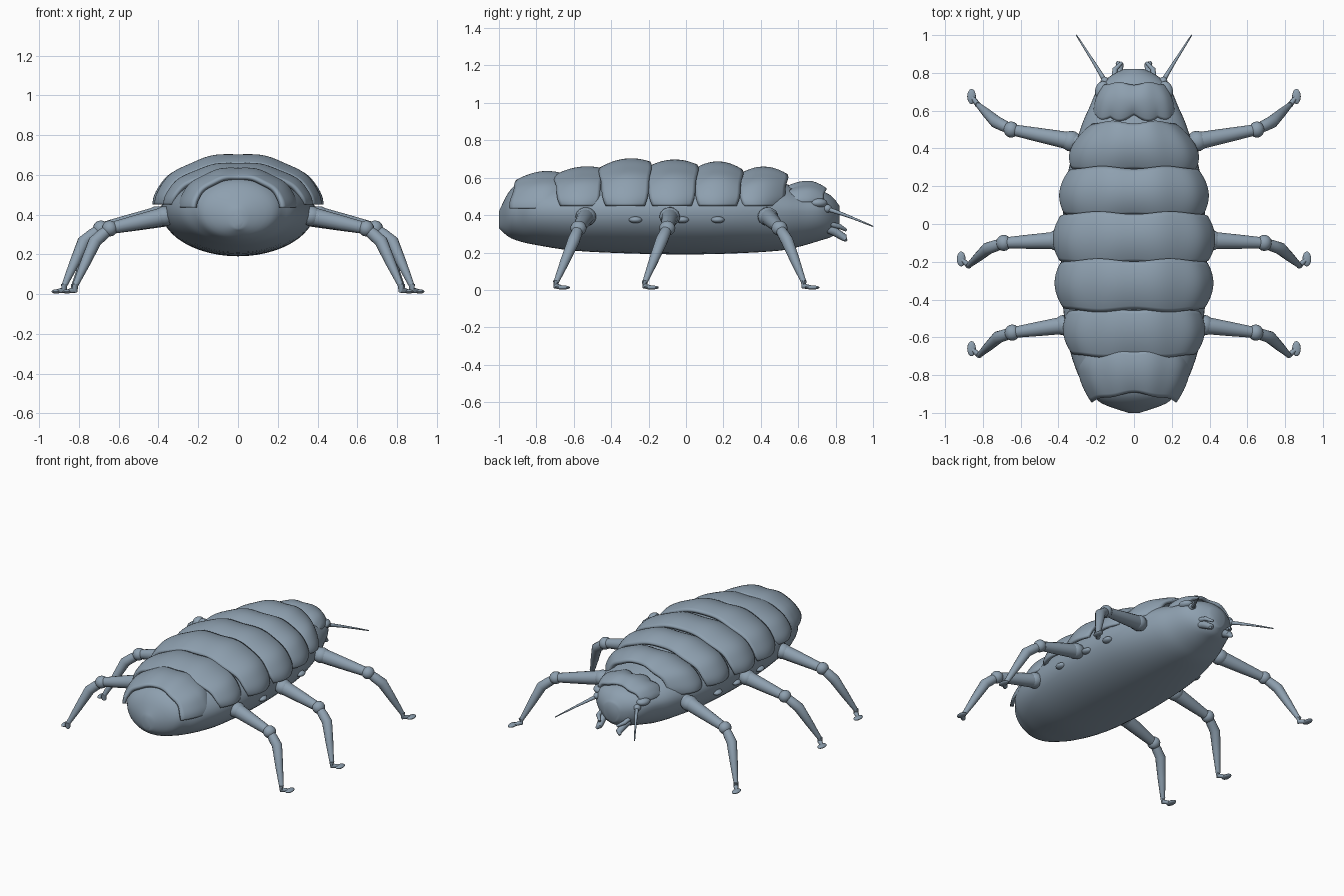
import bpy, bmesh, math
from mathutils import Vector, Matrix

if "Cube" in bpy.data.objects:
    bpy.data.objects.remove(bpy.data.objects["Cube"])

shell = bpy.data.materials.new("slate_blue")
shell.diffuse_color = (0.27, 0.35, 0.43, 1)
shell.use_nodes = True
shell.node_tree.nodes["Principled BSDF"].inputs["Base Color"].default_value = shell.diffuse_color


def finish(name, bm, mirror=False, thick=0, angle=40):
    bmesh.ops.recalc_face_normals(bm, faces=bm.faces)
    me = bpy.data.meshes.new(name)
    bm.to_mesh(me)
    bm.free()
    me.materials.append(shell)
    ob = bpy.data.objects.new(name, me)
    bpy.context.collection.objects.link(ob)
    if thick:
        m = ob.modifiers.new("thickness", 'SOLIDIFY')
        m.thickness, m.offset = thick, -1
    if mirror:
        ob.modifiers.new("mirror", 'MIRROR')
    bpy.ops.object.select_all(action='DESELECT')
    ob.select_set(True)
    bpy.context.view_layer.objects.active = ob
    bpy.ops.object.shade_smooth_by_angle(angle=math.radians(angle))
    return ob


def skin(bm, rings, closed=True, caps=True):
    """Bridge rows of points into a surface."""
    rows = [[bm.verts.new(p) for p in r] for r in rings]
    n = len(rows[0])
    for a, b in zip(rows, rows[1:]):
        for i in range(n if closed else n - 1):
            j = (i + 1) % n
            bm.faces.new((a[i], a[j], b[j], b[i]))
    if caps:
        bm.faces.new(rows[0][::-1])
        bm.faces.new(rows[-1])


def tube(bm, pts, radii, sides=14):
    pts = [Vector(p) for p in pts]
    rings = []
    for i, p in enumerate(pts):
        d = (pts[min(i + 1, len(pts) - 1)] - pts[max(i - 1, 0)]).normalized()
        u = d.cross(Vector((0.1, 0.2, 1))).normalized()
        v = d.cross(u)
        rings.append([p + radii[i] * (u * math.cos(2 * math.pi * k / sides)
                                      + v * math.sin(2 * math.pi * k / sides)) for k in range(sides)])
    skin(bm, rings)


def ball(bm, c, size, turn=0):
    mat = Matrix.Translation(c) @ Matrix.Rotation(turn, 4, 'Z') @ Matrix.Diagonal((*size, 1))
    bmesh.ops.create_uvsphere(bm, u_segments=16, v_segments=10, radius=1, matrix=mat)


def spline(stations, steps):
    """Catmull-Rom through the stations."""
    out = []
    for i in range(len(stations) - 1):
        a, b = stations[max(i - 1, 0)], stations[i]
        c, d = stations[i + 1], stations[min(i + 2, len(stations) - 1)]
        for s in range(steps):
            t = s / steps
            out.append([0.5 * (2 * q + (r - p) * t + (2 * p - 5 * q + 4 * r - e) * t * t
                               + (3 * q - p - 3 * r + e) * t ** 3)
                        for p, q, r, e in zip(a, b, c, d)])
    return out + [list(stations[-1])]


# Body: y, half width, bottom z, widest z, top z
body = [(-1.0, 0.03, 0.33, 0.38, 0.42), (-0.95, 0.17, 0.285, 0.41, 0.52),
        (-0.89, 0.23, 0.26, 0.42, 0.575), (-0.8, 0.295, 0.24, 0.42, 0.59),
        (-0.6, 0.355, 0.21, 0.42, 0.61), (-0.3, 0.385, 0.195, 0.42, 0.64),
        (0.0, 0.38, 0.19, 0.42, 0.64), (0.25, 0.355, 0.195, 0.42, 0.62),
        (0.5, 0.285, 0.21, 0.42, 0.575), (0.62, 0.235, 0.235, 0.42, 0.54),
        (0.72, 0.19, 0.265, 0.42, 0.53), (0.78, 0.13, 0.285, 0.41, 0.5),
        (0.82, 0.055, 0.32, 0.4, 0.45)]
bm = bmesh.new()
rings = []
for y, w, lo, mid, hi in spline(body, 4):
    ring = []
    for k in range(48):
        a = 2 * math.pi * k / 48
        s = math.sin(a)
        ring.append((w * math.cos(a), y, mid + s * ((hi - mid) if s > 0 else (mid - lo))))
    rings.append(ring)
skin(bm, rings)
finish("body", bm, angle=60)


# Back plates: y range, half widths and tops at rear/middle/front, bottom z, rear lean, scallop
def three(v, t):
    return v[0] * t * (t - 1) / 2 + v[1] * (1 - t * t) + v[2] * t * (t + 1) / 2


def plate(name, y0, y1, widths, tops, base, lean=0.0, scallop=0.0):
    rings = []
    for i in range(15):
        t = -1 + 2 * i / 14
        w, top = three(widths, t), three(tops, t)
        row = []
        for k in range(61):
            a = math.pi * k / 60
            low = 1 - math.sin(a)
            ripple = 1 + 0.014 * math.cos(10 * a) * math.sin(a)
            half = (y1 - y0) / 2 * (1 - 0.22 * low ** 3)
            y = (y0 + y1) / 2 + t * half
            if t < 0:
                y += t * (lean * low + scallop * abs(math.cos(5 * a)))
            y += 0.008 * math.cos(6 * a) * math.sin(a) * t
            row.append((w * ripple * math.cos(a), y,
                        base + (top - base) * ripple * math.sin(a)))
        rings.append(row)
    bm = bmesh.new()
    skin(bm, rings, closed=False, caps=False)
    finish(name, bm, thick=0.022, angle=50)


plate("tail_plate", -0.90, -0.67, (0.225, 0.295, 0.28), (0.595, 0.635, 0.63), 0.435, lean=0.07)
plate("back_plate_1", -0.70, -0.45, (0.335, 0.375, 0.355), (0.62, 0.66, 0.655), 0.45)
plate("back_plate_2", -0.46, -0.19, (0.38, 0.42, 0.395), (0.66, 0.705, 0.69), 0.45)
plate("back_plate_3", -0.21, 0.06, (0.40, 0.43, 0.395), (0.66, 0.70, 0.675), 0.45)
plate("back_plate_4", 0.04, 0.30, (0.375, 0.395, 0.35), (0.65, 0.69, 0.65), 0.45)
plate("neck_plate", 0.28, 0.54, (0.335, 0.33, 0.235), (0.62, 0.662, 0.625), 0.45)
plate("head_plate", 0.57, 0.745, (0.215, 0.205, 0.165), (0.56, 0.585, 0.55), 0.47, scallop=0.025)

# Legs: hip, knee, shin bend, ankle, foot
legs = {
    "front_leg": ((0.29, 0.43, 0.40), (0.65, 0.50, 0.33), (0.73, 0.54, 0.265), (0.825, 0.63, 0.04), (0.86, 0.675)),
    "middle_leg": ((0.37, -0.085, 0.40), (0.69, -0.10, 0.33), (0.775, -0.13, 0.265), (0.875, -0.22, 0.04), (0.915, -0.185)),
    "rear_leg": ((0.33, -0.53, 0.40), (0.645, -0.575, 0.33), (0.72, -0.60, 0.265), (0.82, -0.695, 0.04), (0.86, -0.66)),
}
for name, (hip, knee, bend, ankle, foot) in legs.items():
    bm = bmesh.new()
    h, k, b, a = map(Vector, (hip, knee, bend, ankle))
    f = Vector((foot[0], foot[1], 0.013))
    ball(bm, h.lerp(k, 0.12), (0.055, 0.055, 0.05))
    tube(bm, (h, h.lerp(k, 0.2), h.lerp(k, 0.6), k), (0.045, 0.046, 0.038, 0.029))
    ball(bm, k, (0.04, 0.043, 0.04))
    tube(bm, (k, k.lerp(b, 0.5), b, b.lerp(a, 0.5), a), (0.026, 0.031, 0.033, 0.025, 0.014))
    tube(bm, (a + Vector((0, 0, 0.01)), a - Vector((0, 0, 0.02)), f), (0.016, 0.016, 0.01), 10)
    ball(bm, f, (0.023, 0.04, 0.011))
    finish(name, bm, mirror=True)

# Breathing pores along the flanks
bm = bmesh.new()
for x, y in ((0.375, -0.27), (0.37, -0.02), (0.36, 0.17)):
    ball(bm, (x, y, 0.375), (0.03, 0.036, 0.018))
finish("side_pores", bm, mirror=True)

# Eyes
bm = bmesh.new()
ball(bm, (0.17, 0.71, 0.465), (0.035, 0.048, 0.025), 0.35)
finish("eyes", bm, mirror=True)

# Antennae
bm = bmesh.new()
ball(bm, (0.155, 0.755, 0.435), (0.022, 0.025, 0.022))
tube(bm, spline([(0.15, 0.75, 0.435), (0.185, 0.81, 0.415), (0.235, 0.89, 0.385), (0.305, 1.0, 0.34)], 3),
     [0.014 - 0.0012 * i for i in range(10)], 10)
finish("antennae", bm, mirror=True)

# Jaws and feelers under the head
bm = bmesh.new()
tube(bm, ((0.10, 0.72, 0.34), (0.085, 0.79, 0.315), (0.075, 0.845, 0.28), (0.09, 0.855, 0.265)),
     (0.02, 0.025, 0.02, 0.009), 10)
tube(bm, ((0.11, 0.74, 0.36), (0.10, 0.82, 0.34), (0.065, 0.855, 0.32)), (0.014, 0.014, 0.008), 10)
finish("jaws", bm, mirror=True)
